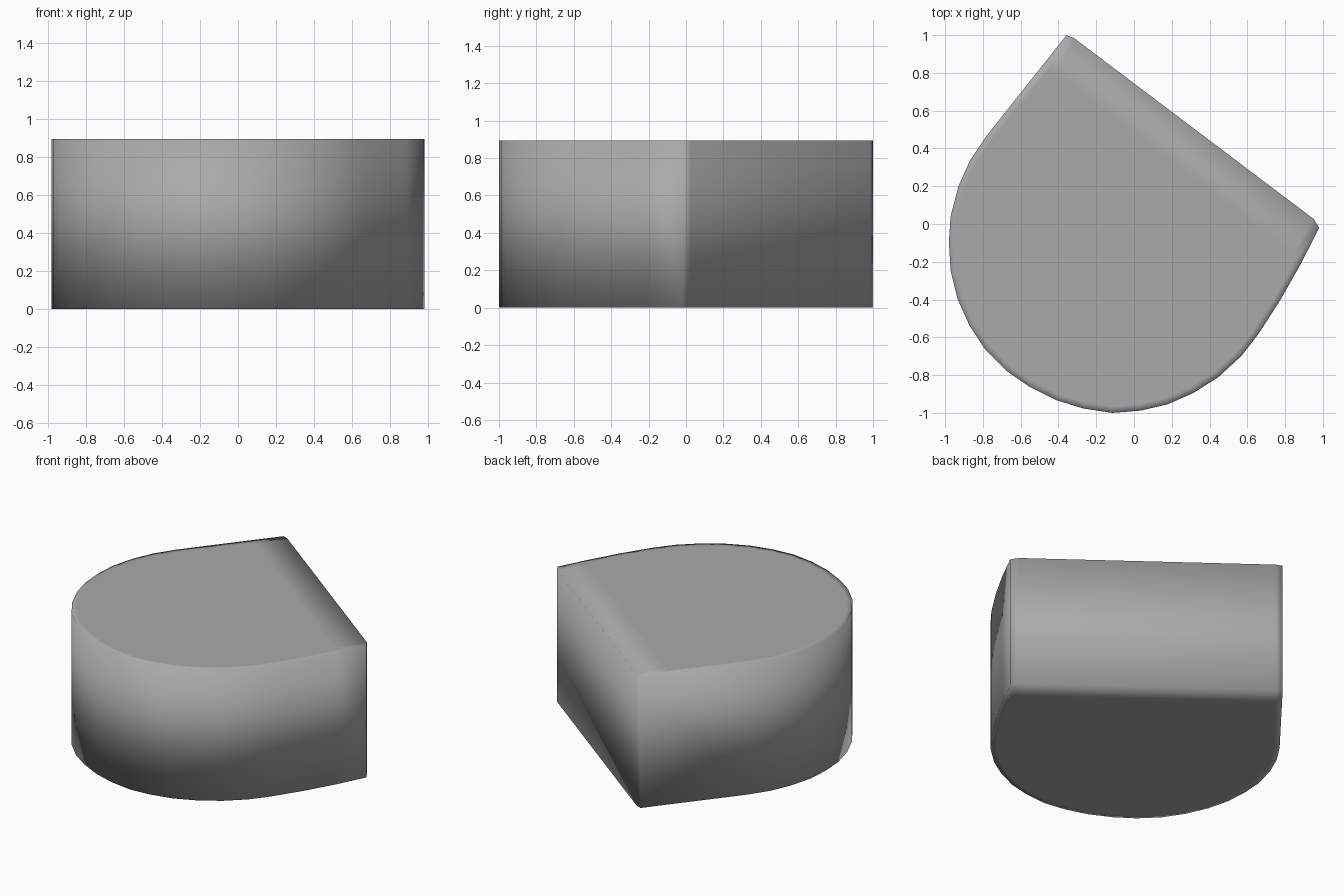
import bpy, bmesh
from mathutils import Vector

if "Cube" in bpy.data.objects:
    bpy.data.objects.remove(bpy.data.objects["Cube"])

HEIGHT = 0.894
CENTRE = Vector((-0.12, -0.13))
FLAT_NORMAL = Vector((0.604, 0.797))   # direction the flat side faces
FLAT_DIST = 0.594

# Rounded outline, clockwise from the back corner
outline = [Vector(p) for p in [
    (-0.357, 1.0), (-0.317, 0.984), (0.952, 0.026), (0.98, -0.02), (0.886, -0.206),
    (0.775, -0.402), (0.659, -0.582), (0.569, -0.698), (0.447, -0.81),
    (0.315, -0.894), (0.177, -0.955), (0.034, -0.988), (-0.114, -1.0),
    (-0.267, -0.977), (-0.41, -0.933), (-0.553, -0.862), (-0.675, -0.778),
    (-0.786, -0.667), (-0.87, -0.54), (-0.934, -0.397), (-0.971, -0.249),
    (-0.98, -0.095), (-0.971, 0.042), (-0.929, 0.2), (-0.87, 0.333),
    (-0.786, 0.46)]]


def inset(p, margin):
    """Pull a point inward, with a chosen margin along the flat side."""
    q = CENTRE + (p - CENTRE) * 0.96
    over = q.dot(FLAT_NORMAL) - (FLAT_DIST - margin)
    return q - FLAT_NORMAL * max(over, 0)


bm = bmesh.new()


def ring(points, z):
    return [bm.verts.new((p.x, p.y, z)) for p in points]


# Inner bottom rim, wall, inner top rim
rings = [ring([inset(p, 0.17) for p in outline], 0),
         ring(outline, 0),
         ring(outline, HEIGHT),
         ring([inset(p, 0.21) for p in outline], HEIGHT)]
n = len(outline)
for low, high in zip(rings, rings[1:]):
    for i in range(n):
        j = (i + 1) % n
        bm.faces.new((low[i], low[j], high[j], high[i]))

# Flat caps
bm.faces.new(rings[0])
bm.faces.new(rings[-1])
bmesh.ops.recalc_face_normals(bm, faces=bm.faces)
for f in bm.faces:
    f.smooth = True

mesh = bpy.data.meshes.new("rounded_block")
bm.to_mesh(mesh)
bm.free()

# Mid-grey colour
grey = bpy.data.materials.new("mid_grey")
grey.diffuse_color = (0.4, 0.4, 0.4, 1)
grey.use_nodes = True
grey.node_tree.nodes["Principled BSDF"].inputs["Base Color"].default_value = grey.diffuse_color
mesh.materials.append(grey)
bpy.context.collection.objects.link(bpy.data.objects.new("rounded_block", mesh))
